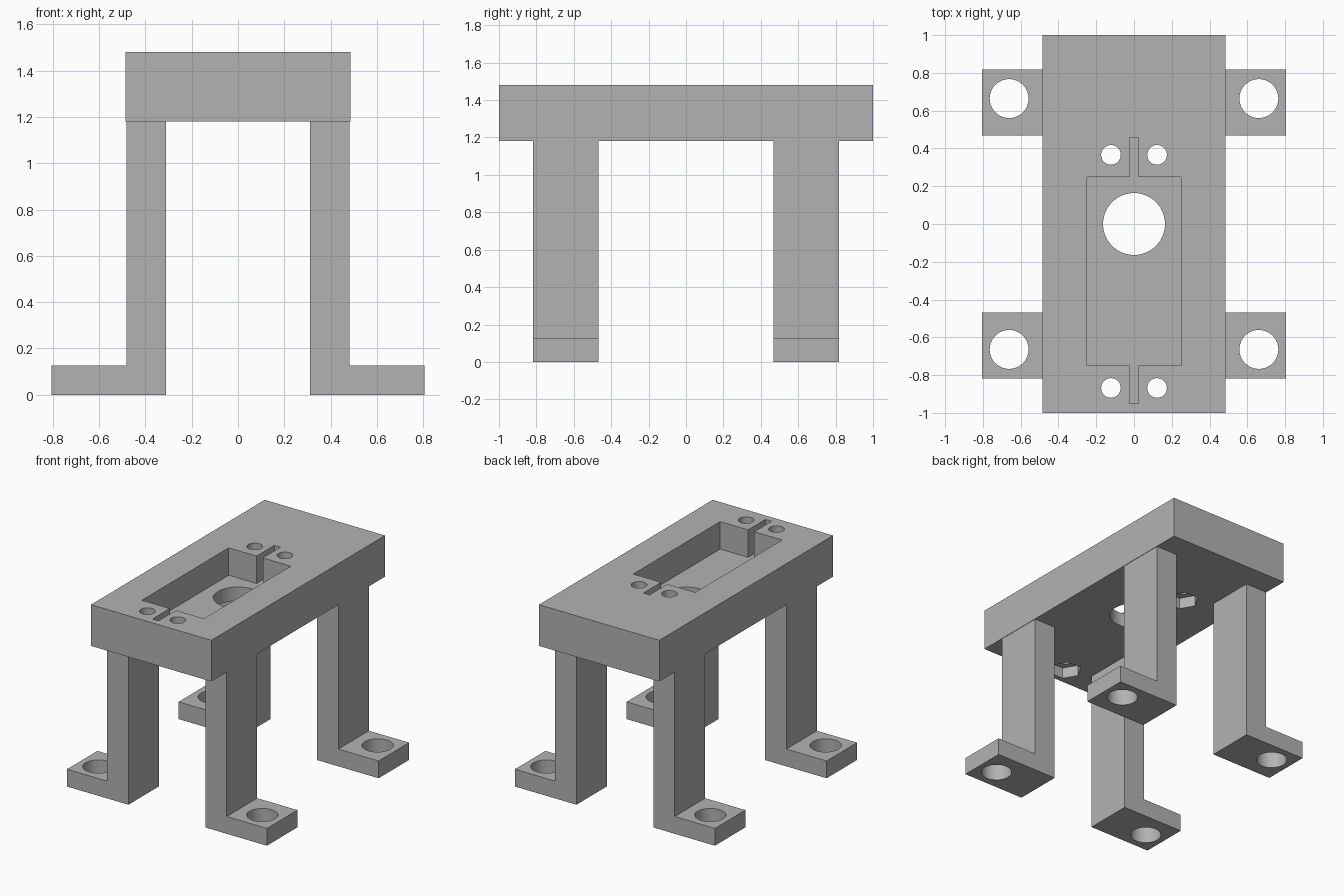
import bpy
import bmesh
import math
from mathutils import Vector

cube = bpy.data.objects.get("Cube")
if cube:
    bpy.data.objects.remove(cube, do_unlink=True)

# Single grey material
grey = bpy.data.materials.new("plain grey")
grey.use_nodes = True
colour = (0.45, 0.45, 0.45, 1)
grey.diffuse_color = colour
grey.node_tree.nodes["Principled BSDF"].inputs["Base Color"].default_value = colour


def prism(name, points, offset):
    """Extrude a closed outline of 3D points along an offset."""
    bm = bmesh.new()
    face = bm.faces.new([bm.verts.new(p) for p in points])
    grown = bmesh.ops.extrude_face_region(bm, geom=[face])["geom"]
    verts = [g for g in grown if isinstance(g, bmesh.types.BMVert)]
    bmesh.ops.translate(bm, vec=Vector(offset), verts=verts)
    bmesh.ops.recalc_face_normals(bm, faces=bm.faces[:])
    mesh = bpy.data.meshes.new(name)
    bm.to_mesh(mesh)
    bm.free()
    mesh.materials.append(grey)
    obj = bpy.data.objects.new(name, mesh)
    bpy.context.collection.objects.link(obj)
    return obj


def rod(name, x, y, radius, bottom, top, sides=48):
    ring = [(x + radius * math.cos(math.tau * i / sides),
             y + radius * math.sin(math.tau * i / sides), bottom) for i in range(sides)]
    return prism(name, ring, (0, 0, top - bottom))


def activate(obj):
    bpy.ops.object.select_all(action='DESELECT')
    obj.select_set(True)
    bpy.context.view_layer.objects.active = obj


def cut(obj, cutter):
    """Subtract the cutter, then discard it."""
    cutter.hide_render = True
    activate(obj)
    mod = obj.modifiers.new("cut", 'BOOLEAN')
    mod.operation = 'DIFFERENCE'
    mod.solver = 'EXACT'
    mod.object = cutter
    bpy.ops.object.modifier_apply(modifier=mod.name)
    bpy.data.objects.remove(cutter, do_unlink=True)


def finish(obj):
    activate(obj)
    bpy.ops.object.shade_smooth_by_angle(angle=math.radians(30))


# Top plate
UNDER, TOP, HALF = 1.18, 1.48, 0.485
plate = prism("top_plate", [(-HALF, -1, UNDER), (HALF, -1, UNDER),
                            (HALF, 1, UNDER), (-HALF, 1, UNDER)], (0, 0, TOP - UNDER))

# Rectangular pocket with a narrow wire slot at each end
side = [(0.025, -0.95), (0.025, -0.75), (0.25, -0.75),
        (0.25, 0.25), (0.025, 0.25), (0.025, 0.455)]
outline = side + [(-x, y) for x, y in reversed(side)]
floor = TOP - 0.2
cut(plate, prism("pocket_cutter", [(x, y, floor) for x, y in outline], (0, 0, 0.4)))

# Central opening through the pocket floor
cut(plate, rod("opening_cutter", 0, 0, 0.164, 1, 1.6))

# Screw holes with hexagonal nut recesses underneath
for x in (-0.122, 0.122):
    for y in (-0.868, 0.366):
        cut(plate, rod("screw_cutter", x, y, 0.052, 1, 1.6, 32))
        cut(plate, rod("nut_cutter", x, y, 0.11, 1.1, UNDER + 0.08, 6))
finish(plate)

# Four L-shaped legs with drilled feet
profile = [(0.31, 0), (0.806, 0), (0.806, 0.126), (0.482, 0.126), (0.482, UNDER), (0.31, UNDER)]
for sx, x_name in ((1, "left"), (-1, "right")):
    for sy, y_name in ((-1, "front"), (1, "back")):
        leg = prism(f"{y_name}_{x_name}_leg",
                    [(sx * x, sy * 0.468, z) for x, z in profile], (0, sy * 0.35, 0))
        cut(leg, rod("foot_cutter", sx * 0.661, sy * 0.664, 0.103, -0.2, 0.3))
        finish(leg)
